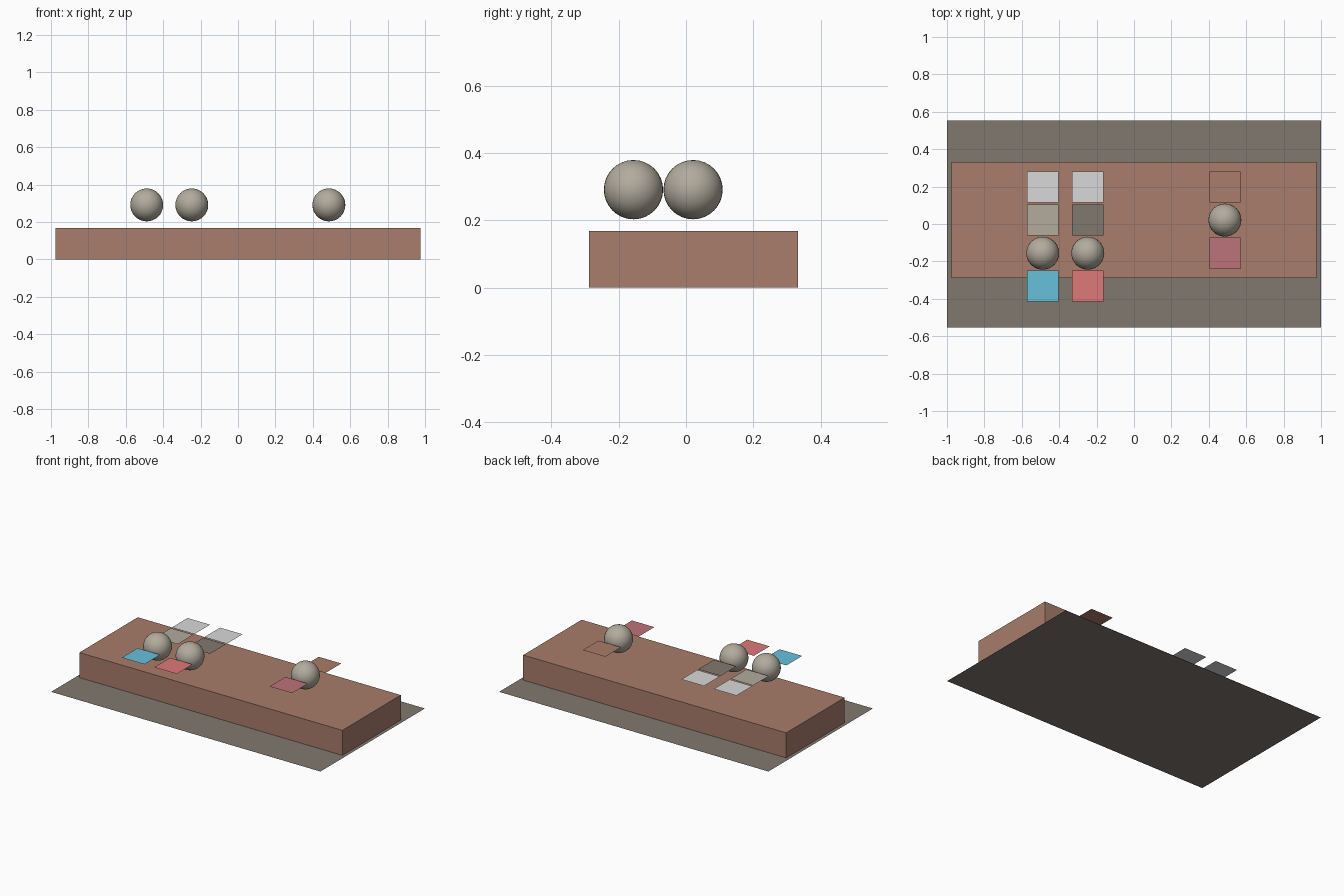
import bpy

if "Cube" in bpy.data.objects:
    bpy.data.objects.remove(bpy.data.objects["Cube"])


def srgb(r, g, b):
    def lin(c):
        c /= 255
        return c / 12.92 if c <= 0.04045 else ((c + 0.055) / 1.055) ** 2.4
    return (lin(r), lin(g), lin(b), 1.0)


def material(name, *rgb):
    m = bpy.data.materials.new(name)
    m.diffuse_color = srgb(*rgb)
    m.use_nodes = True
    m.node_tree.nodes["Principled BSDF"].inputs["Base Color"].default_value = m.diffuse_color
    return m


brown = material("brown", 168, 125, 107)
grey = material("warm_grey", 128, 121, 112)
stone = material("stone", 178, 171, 158)
white = material("pale_grey", 216, 216, 217)
blue = material("sky_blue", 103, 192, 218)
coral = material("coral", 222, 120, 120)
rose = material("rose", 188, 116, 122)


def finish(name, mat):
    ob = bpy.context.object
    ob.name = name
    ob.data.materials.append(mat)
    return ob


def sheet(name, x, y, z, sx, sy, mat):
    bpy.ops.mesh.primitive_plane_add(size=1, location=(x, y, z))
    ob = finish(name, mat)
    for v in ob.data.vertices:
        v.co.x *= sx
        v.co.y *= sy


# Flat base sheet and the slab standing on it
sheet("base_sheet", 0, 0, 0, 2.0, 1.108, grey)
bpy.ops.mesh.primitive_cube_add(size=1, location=(0, 0.022, 0.0845))
slab = finish("slab", brown)
for v in slab.data.vertices:
    v.co.x *= 1.953
    v.co.y *= 0.62
    v.co.z *= 0.168

# Columns and rows shared by the balls and the floating tiles
LEVEL = 0.291
COLS = (-0.488, -0.247, 0.486)
ROWS = (0.198, 0.021, -0.156, -0.332)

# Balls
for i, (c, r) in enumerate(((0, 2), (1, 2), (2, 1))):
    bpy.ops.mesh.primitive_uv_sphere_add(
        segments=32, ring_count=16, radius=0.088,
        location=(COLS[c], ROWS[r], LEVEL))
    finish(f"ball_{i + 1}", stone)
    bpy.ops.object.shade_smooth()

# Floating tiles
for name, c, r, mat in (
        ("pale_tile_left", 0, 0, white), ("pale_tile_right", 1, 0, white),
        ("stone_tile", 0, 1, stone), ("grey_tile", 1, 1, grey),
        ("blue_tile", 0, 3, blue), ("coral_tile", 1, 3, coral),
        ("brown_tile", 2, 0, brown), ("rose_tile", 2, 2, rose)):
    sheet(name, COLS[c], ROWS[r], LEVEL, 0.167, 0.167, mat)
